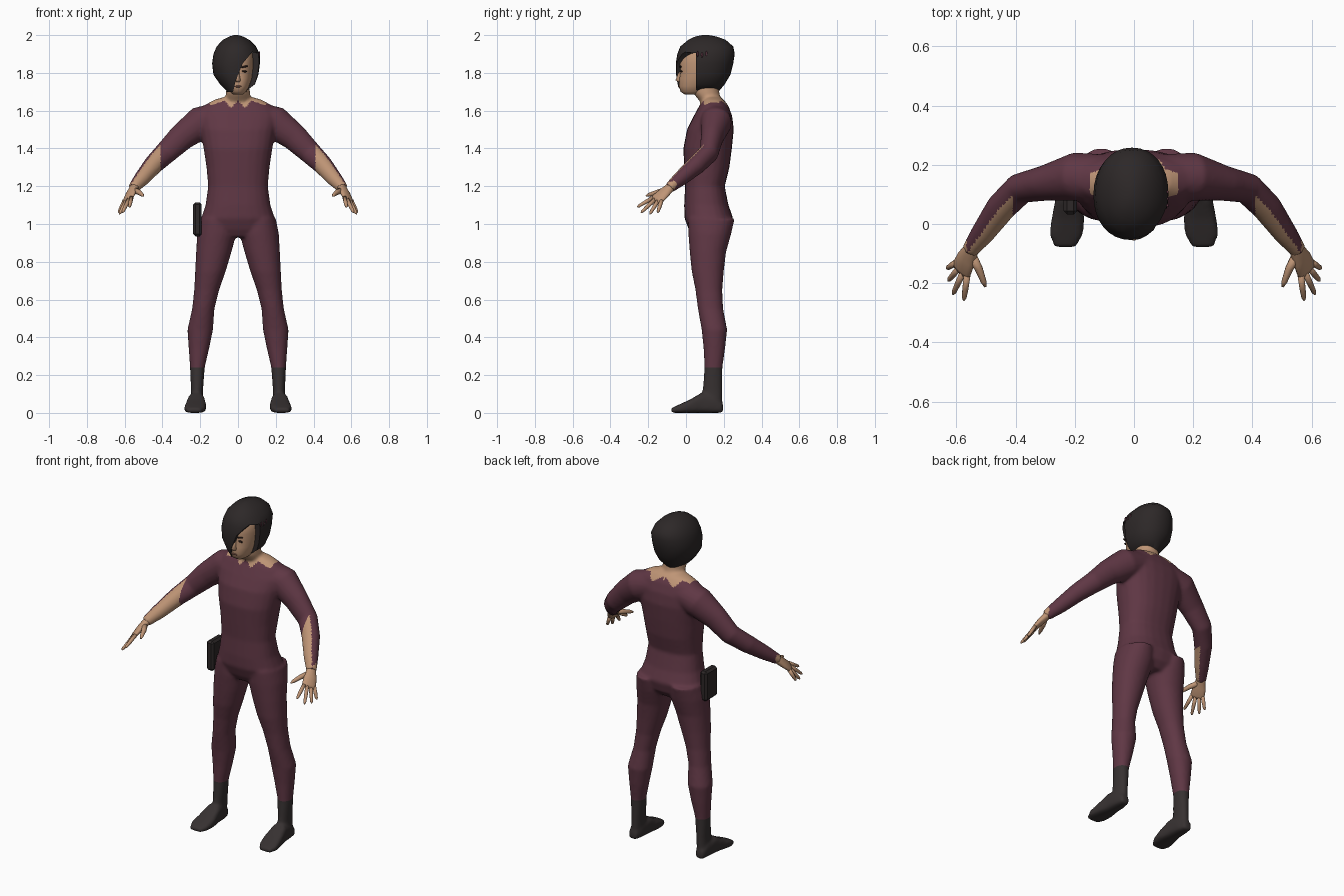
import bpy, bmesh
from math import cos, sin, pi, atan2, copysign
from mathutils import Vector as V, Matrix

if "Cube" in bpy.data.objects:
    bpy.data.objects.remove(bpy.data.objects["Cube"])


def material(name, rgb):
    m = bpy.data.materials.new(name)
    m.use_nodes = True
    m.diffuse_color = (*rgb, 1)
    b = m.node_tree.nodes["Principled BSDF"]
    b.inputs["Base Color"].default_value = (*rgb, 1)
    b.inputs["Roughness"].default_value = 0.8
    return m


SUIT = material("plum suit", (0.115, 0.038, 0.058))
SKIN = material("skin", (0.52, 0.30, 0.18))
BOOT = material("boot charcoal", (0.038, 0.031, 0.031))
HAIR = material("hair black", (0.026, 0.021, 0.021))
DARK = material("face line dark", (0.03, 0.015, 0.012))
LIP = material("lip", (0.30, 0.13, 0.09))


def loft(bm, rings, n=24, p=0.85):
    """Skin closed rings given as (centre, half axis u, half axis v)."""
    bend = lambda c: copysign(abs(c) ** p, c)
    loops = []
    for c, u, v in rings:
        angles = [2 * pi * i / n for i in range(n)]
        loops.append([bm.verts.new(c + u * bend(cos(a)) + v * bend(sin(a))) for a in angles])
    for a, b in zip(loops, loops[1:]):
        for i in range(n):
            j = (i + 1) % n
            bm.faces.new((a[i], a[j], b[j], b[i]))
    bm.faces.new(loops[0][::-1])
    bm.faces.new(loops[-1])


def level(z, x0, x1, y0, y1):
    """Horizontal ring from its bounds."""
    return V(((x0 + x1) / 2, (y0 + y1) / 2, z)), V(((x1 - x0) / 2, 0, 0)), V((0, (y1 - y0) / 2, 0))


def tube(bm, path, side, n=16):
    """Tube along (point, width, thickness), width measured along side."""
    pts = [V(q[0]) for q in path]
    rings = []
    for i, (c, ru, rv) in enumerate(path):
        t = (pts[min(i + 1, len(pts) - 1)] - pts[max(i - 1, 0)]).normalized()
        u = (side - t * side.dot(t)).normalized()
        rings.append((pts[i], u * ru, t.cross(u) * rv))
    loft(bm, rings, n, 1)


def flip(p, s):
    return (p[0] * s, p[1], p[2])


def make(name, bm, mats, sharp=None):
    bmesh.ops.recalc_face_normals(bm, faces=bm.faces)
    me = bpy.data.meshes.new(name)
    bm.to_mesh(me)
    bm.free()
    for m in mats:
        me.materials.append(m)
    me.shade_smooth()
    if sharp:
        me.set_sharp_from_angle(angle=sharp)
    ob = bpy.data.objects.new(name, me)
    bpy.context.collection.objects.link(ob)
    return ob


def bake(ob):
    """Replace the mesh by its modified result."""
    bpy.context.view_layer.update()
    me = bpy.data.meshes.new_from_object(ob.evaluated_get(bpy.context.evaluated_depsgraph_get()))
    ob.modifiers.clear()
    ob.data = me


# Body: torso, neck, arms, legs and feet fused into one skin
bm = bmesh.new()
torso = [(.93, .12, .04, .20), (.97, .185, .015, .235), (1.03, .195, -.008, .25),
         (1.1, .172, -.01, .225), (1.2, .158, -.005, .205), (1.3, .167, -.01, .23),
         (1.4, .182, -.014, .243), (1.5, .20, .005, .253), (1.57, .215, .04, .245),
         (1.625, .185, .07, .225), (1.658, .125, .09, .20), (1.672, .075, .1, .18)]
loft(bm, [level(z, -r, r, a, b) for z, r, a, b in torso])
neck = [(1.58, .06, .09, .20), (1.64, .068, .08, .19), (1.69, .064, .04, .178), (1.75, .06, .03, .17)]
loft(bm, [level(z, -r, r, a, b) for z, r, a, b in neck], p=1)

leg = [(1.03, .02, .2, .01, .258), (.95, .008, .216, .012, .24), (.85, .035, .222, .02, .212),
       (.75, .065, .227, .03, .2), (.65, .1, .232, .05, .192), (.55, .125, .243, .063, .197),
       (.44, .132, .268, .083, .218), (.34, .153, .261, .093, .207), (.24, .176, .254, .098, .193),
       (.12, .185, .249, .088, .193), (.03, .188, .252, .08, .193)]
foot = [(.196, .2, .248, .05), (.15, .183, .258, .09), (.08, .176, .266, .105),
        (.02, .168, .278, .07), (-.035, .172, .286, .045), (-.08, .198, .268, .024)]
arm = [((.08, .15, 1.57), .085, .08), ((.2, .16, 1.535), .082, .088), ((.3, .138, 1.458), .06, .072),
       ((.385, .12, 1.375), .052, .06), ((.45, .055, 1.312), .05, .052), ((.51, -.03, 1.24), .04, .042),
       ((.555, -.09, 1.19), .028, .03)]
for s in (1, -1):
    loft(bm, [level(z, x0 * s, x1 * s, a, b) for z, x0, x1, a, b in leg], p=.95)
    loft(bm, [(V((s * (a + b) / 2, y, h / 2)), V(((b - a) / 2, 0, 0)), V((0, 0, h / 2)))
              for y, a, b, h in foot], p=.6)
    tube(bm, [(flip(p, s), u, v) for p, u, v in arm], V((0, 1, 0)), 20)
body = make("body_suit", bm, (SUIT, SKIN, BOOT))
fuse = body.modifiers.new("fuse", "REMESH")
fuse.mode, fuse.voxel_size = "VOXEL", 0.009
soft = body.modifiers.new("soften", "SMOOTH")
soft.factor, soft.iterations = 0.5, 6
bake(body)

# Boots below the ankle line, ragged collar, bare inner forearms
bm = bmesh.new()
bm.from_mesh(body.data)
bmesh.ops.bisect_plane(bm, geom=bm.verts[:] + bm.edges[:] + bm.faces[:],
                       plane_co=(0, 0, .24), plane_no=(0, 0, 1))
bm.normal_update()
inner = V((-.75, -.6, .2)).normalized()
for f in bm.faces:
    c, nrm = f.calc_center_median(), f.normal.copy()
    s = 1 if c.x > 0 else -1
    c.x, nrm.x = c.x * s, nrm.x * s
    f.smooth = True
    f.material_index = 0
    notch = abs((atan2(c.x, .14 - c.y) / (pi / 3.2)) % 1 - .5)
    if c.z < .24:
        f.material_index = 2
    elif c.x < .15 and c.z > 1.615 + .08 * notch:
        f.material_index = 1
    elif c.x > .565 or (c.x > .41 and nrm.dot(inner) > .15):
        f.material_index = 1
bm.to_mesh(body.data)
bm.free()

# Hands with four fingers and a thumb
across = V((.6, .75, -.25)).normalized()
palm = [((.54, -.07, 1.205), .024, .024), ((.552, -.09, 1.188), .028, .022),
        ((.567, -.118, 1.163), .037, .019), ((.582, -.152, 1.132), .041, .014),
        ((.587, -.163, 1.122), .034, .008)]
tips = [(.575, -.258, 1.09), (.612, -.238, 1.06), (.628, -.192, 1.052), (.632, -.15, 1.06)]
for s, side_name in ((1, "left"), (-1, "right")):
    bm = bmesh.new()
    w = V(flip(across, s))
    tube(bm, [(flip(p, s), a, b) for p, a, b in palm], w)
    fingers = [(V(palm[3][0]) + across * (i * .02 - .03), V(t)) for i, t in enumerate(tips)]
    for a, b in fingers:
        steps = ((0, .011), (.5, .0105), (.9, .008), (1, .003))
        tube(bm, [(flip(a.lerp(b, k), s), r, r) for k, r in steps], w, 10)
    thumb = [((.55, -.105, 1.18), .017), ((.525, -.15, 1.168), .014),
             ((.508, -.195, 1.155), .01), ((.502, -.212, 1.148), .004)]
    tube(bm, [(flip(p, s), r, r) for p, r in thumb], w, 10)
    make(side_name + "_hand", bm, [SKIN])

# Head with nose
bm = bmesh.new()
head = [(1.685, .025, -.005, .07), (1.70, .044, -.028, .10), (1.73, .06, -.038, .15),
        (1.77, .074, -.036, .19), (1.81, .08, -.03, .205), (1.85, .083, -.035, .21),
        (1.9, .08, -.025, .21), (1.95, .055, .015, .18)]
loft(bm, [level(z, -r, r, a, b) for z, r, a, b in head], p=.9)
nose = [(1.752, .012, -.045, 0), (1.762, .015, -.057, 0), (1.79, .009, -.045, 0), (1.825, .006, -.034, 0)]
loft(bm, [level(z, -r, r, a, b) for z, r, a, b in nose], 10, 1)
make("head", bm, [SKIN])


def ball(name, loc, size, mat, tilt=0, sub=2):
    bm = bmesh.new()
    bmesh.ops.create_icosphere(bm, subdivisions=sub, radius=1, matrix=Matrix.LocRotScale(
        V(loc), Matrix.Rotation(tilt, 3, "Y"), V(size)))
    return make(name, bm, [mat])


# Facial details
for s, n in ((1, "left"), (-1, "right")):
    ball(n + "_eye", (.034 * s, -.025, 1.808), (.015, .006, .005), DARK, .1 * s)
    ball(n + "_brow", (.035 * s, -.029, 1.833), (.021, .005, .005), DARK, -.2 * s)
ball("mouth", (0, -.037, 1.728), (.021, .005, .005), LIP)

# Hair: full bob, opened over the left of the face by a swept cutter
bm = bmesh.new()
bob = [(1.698, -.055, .035, -.03, .17), (1.74, -.095, .09, -.046, .205), (1.79, -.13, .108, -.052, .235),
       (1.85, -.137, .116, -.054, .25), (1.9, -.13, .116, -.046, .258), (1.94, -.113, .095, -.03, .25),
       (1.975, -.08, .06, .012, .21), (1.993, -.045, .025, .05, .16), (2.0, -.02, .0, .085, .12)]
loft(bm, [level(*r) for r in bob], 32, .93)
hair = make("hair", bm, [HAIR])
bm = bmesh.new()
sweep = [(-.035, 1.66), (-.012, 1.76), (.025, 1.85), (.075, 1.91), (.2, 1.89), (.2, 1.66)]
face = bm.faces.new([bm.verts.new((x, -.2, z)) for x, z in sweep])
grown = bmesh.ops.extrude_face_region(bm, geom=[face])["geom"]
bmesh.ops.translate(bm, vec=(0, .252, 0), verts=[g for g in grown if isinstance(g, bmesh.types.BMVert)])
cutter = make("fringe_cutter", bm, [HAIR])
cutter.hide_render = True
cut = hair.modifiers.new("fringe", "BOOLEAN")
cut.operation, cut.solver, cut.object = "DIFFERENCE", "EXACT", cutter
bake(hair)
bpy.data.objects.remove(cutter)
hair.data.shade_smooth()
hair.data.set_sharp_from_angle(angle=.8)

# Plum clips in the side of the hair
for i, y in enumerate((.062, .085, .108)):
    clip = ball(f"hair_clip_{i + 1}", (.113, y, 1.9 - .006 * (i % 2)), (.005, .006, .016), SUIT, 0, 1)

# Hip pouch on the right thigh
bm = bmesh.new()
bmesh.ops.create_cube(bm, size=1, matrix=Matrix.LocRotScale(
    V((-.215, .09, 1.025)), None, V((.046, .115, .18))))
bmesh.ops.bevel(bm, geom=bm.edges[:], offset=.012, segments=1, affect="EDGES")
make("hip_pouch", bm, [HAIR], .4)
